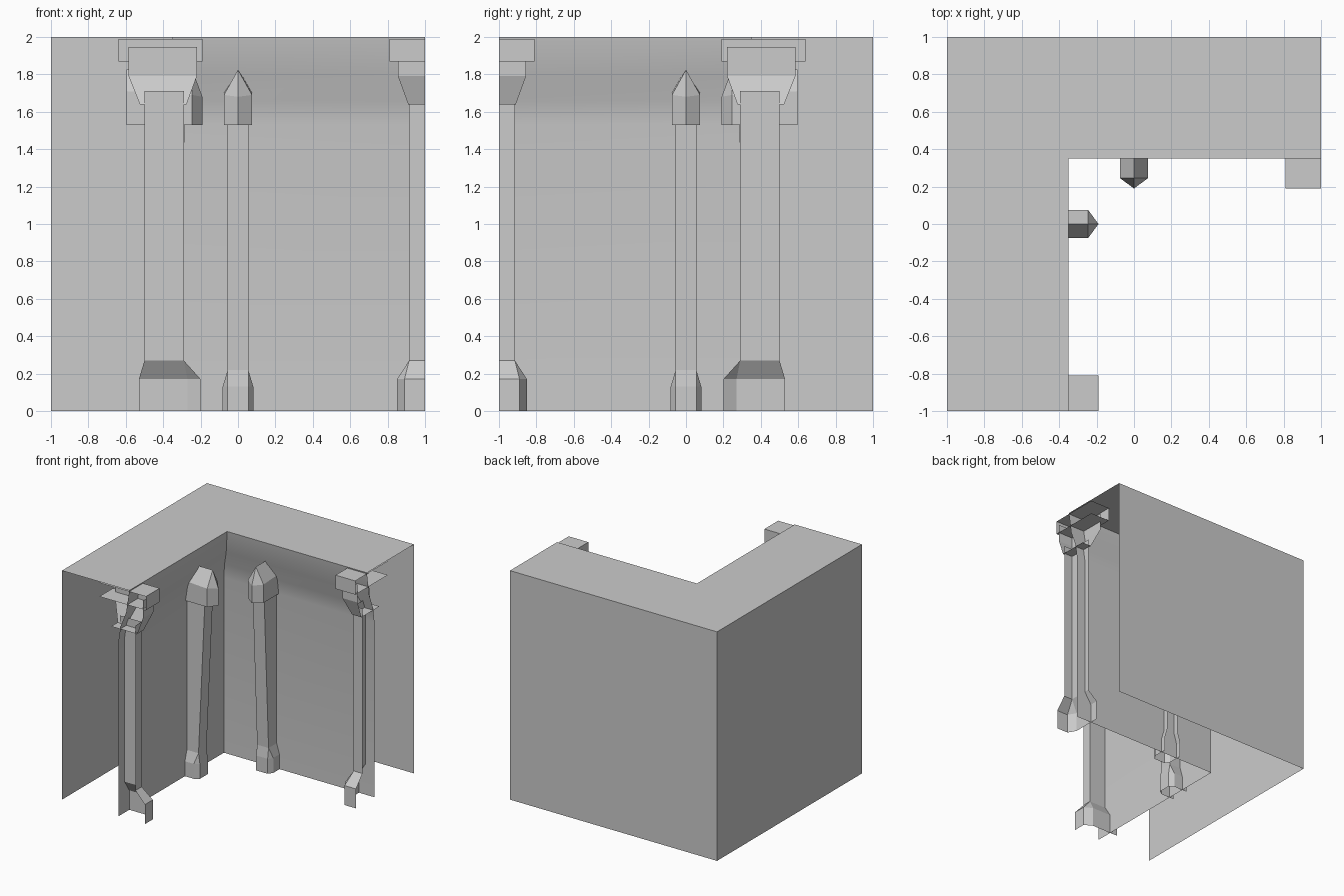
import bpy, bmesh

if "Cube" in bpy.data.objects:
    bpy.data.objects.remove(bpy.data.objects["Cube"])


def loft(name, rows, bottom=False, top=False, mirror=False, smooth=False):
    """Skin open rows of (x, y, z) points; mirror swaps across the corner diagonal."""
    bm = bmesh.new()
    grid = [[bm.verts.new((-y, -x, z) if mirror else (x, y, z)) for x, y, z in r]
            for r in rows]
    for a, b in zip(grid, grid[1:]):
        for j in range(len(a) - 1):
            bm.faces.new((a[j], a[j + 1], b[j + 1], b[j]))
    if bottom:
        bm.faces.new(grid[0][::-1])
    if top:
        bm.faces.new(grid[-1])
    if mirror:
        bmesh.ops.reverse_faces(bm, faces=bm.faces[:])
    bmesh.ops.remove_doubles(bm, verts=bm.verts[:], dist=0.0005)
    me = bpy.data.meshes.new(name)
    bm.to_mesh(me)
    bm.free()
    ob = bpy.data.objects.new(name, me)
    bpy.context.collection.objects.link(ob)
    if smooth:
        bpy.ops.object.select_all(action='DESELECT')
        ob.select_set(True)
        bpy.context.view_layer.objects.active = ob
        bpy.ops.object.shade_smooth_by_angle(angle=0.7)
    return ob


def at(z, pts):
    return [(x, y, z) for x, y in pts]


def end_plan(x_front, y_side, x_back):
    """Half-column plan cut open at y = -1 and open inside the wall."""
    return [(x_front, -1), (x_front, y_side), (x_back, y_side)]


# Outer walls and L-shaped top
outer = [(1, 1), (-1, 1), (-1, -1)]
loft("outer_wall", [at(0, outer), at(2, outer)])
loft("wall_top", [at(2, [(-1, -1), (-.35, -1), (-.35, .35), (1, .35), (1, 1), (-1, 1)])][:1],
     top=True)

# Inner wall, recessed below the overhanging top
inner = [(0, .105), (1.53, .105), (1.66, .085), (1.8, .03), (2, 0)]
loft("inner_wall", [at(z, [(-.35 - d, -1), (-.35 - d, .35 + d), (1, .35 + d)])
                    for z, d in inner], smooth=True)

for m, side in ((False, "left"), (True, "back")):
    # End half-column: chamfered base, shaft, bracket and capital block
    foot = [(-.2, -1), (-.2, -.89), (-.27, -.85), (-.53, -.85)]
    neck = [(-.29, -1), (-.29, -.915), (-.29, -.915), (-.5, -.915)]
    loft(side + "_column_base", [at(0, foot), at(.17, foot), at(.27, neck)], mirror=m)
    shaft = end_plan(-.29, -.915, -.5)
    loft(side + "_column_shaft", [at(.27, shaft), at(1.71, shaft)], mirror=m)

    def closed(p):
        return p + [(p[-1][0], -1)]
    low = end_plan(-.275, -.91, -.525)
    high = end_plan(-.22, -.855, -.585)
    loft(side + "_column_bracket", [at(1.64, low), at(1.79, high), at(1.945, high)], mirror=m)
    loft(side + "_bracket_underside", [at(1.64, closed(low))], bottom=True, mirror=m)
    block = end_plan(-.19, -.81, -.64)
    loft(side + "_capital", [at(1.87, block), at(1.99, block)], mirror=m)
    loft(side + "_capital_underside", [at(1.87, closed(block))], bottom=True, mirror=m)
    loft(side + "_capital_top", [at(1.99, closed(block))], top=True, mirror=m)

    # Middle pilaster: flared foot and leaning shaft
    def rib(xf, xm, w):
        return [(-.5, -w), (xm, -w), (xf, -.055), (xf, .055), (xm, w), (-.5, w)]
    loft(side + "_pilaster", [at(0, rib(-.33, -.37, .082)), at(.13, rib(-.33, -.37, .082)),
                              at(.22, rib(-.343, -.343, .055)),
                              at(1.53, rib(-.283, -.283, .055))], mirror=m)
    # Pointed pilaster head
    w, s = .075, -.245
    head = [(-.595, -w), (s, -w), (-.19, 0), (s, w), (-.595, w)]
    eave = [(x, y, z) for (x, y), z in zip(head, (1.71, 1.69, 1.68, 1.69, 1.71))]
    ridge = [(x, 0, 1.825) for x in (-.595, s, s, s, -.595)]
    loft(side + "_pilaster_head", [at(1.53, head), eave, ridge], bottom=True, mirror=m)
